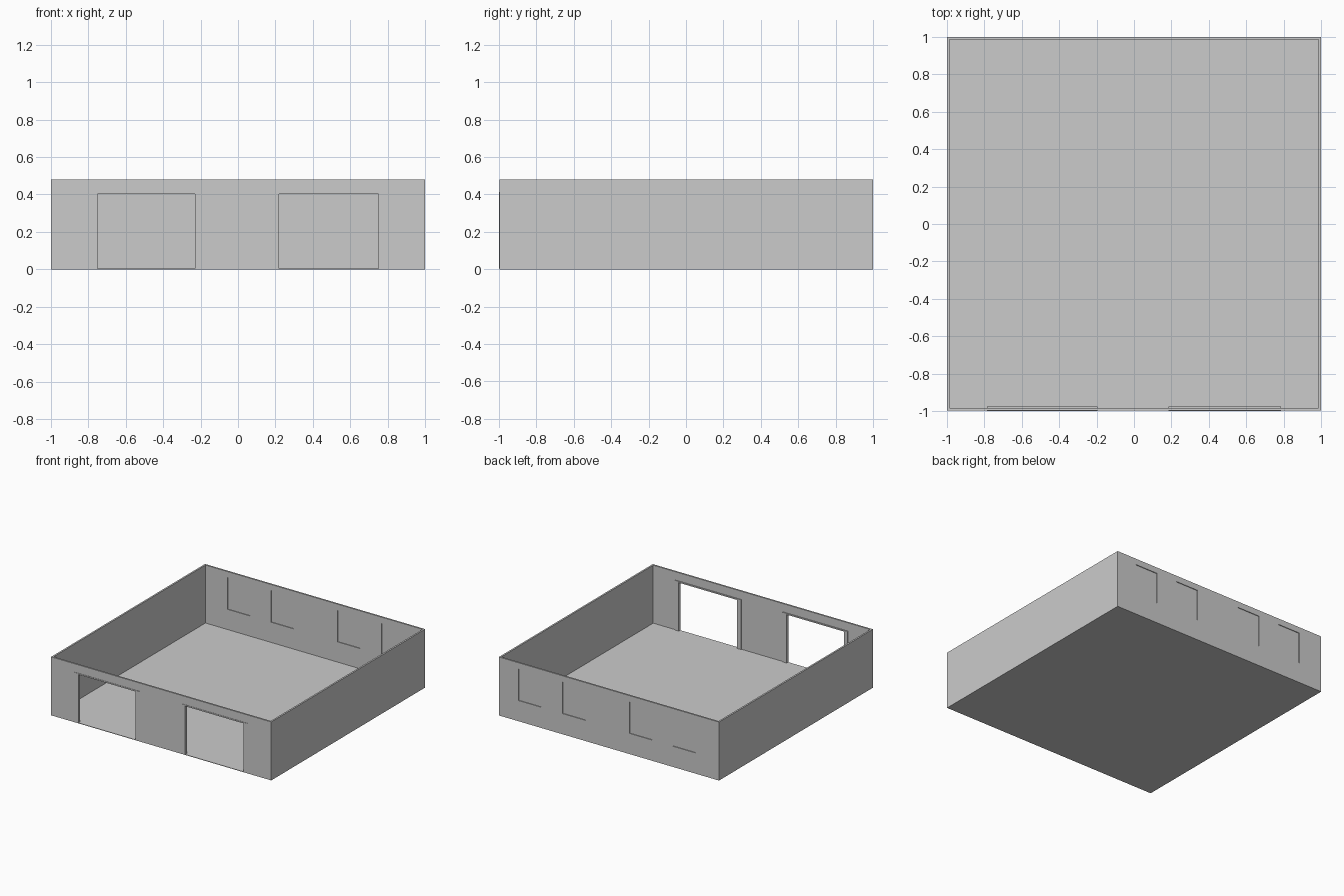
import bpy

if "Cube" in bpy.data.objects:
    bpy.data.objects.remove(bpy.data.objects["Cube"])

H = 0.48    # wall height
T = 0.014   # wall thickness
F = 0.004   # floor thickness


def box(name, x, y, z):
    bpy.ops.mesh.primitive_cube_add(
        size=1, location=[(a + b) / 2 for a, b in (x, y, z)])
    ob = bpy.context.object
    ob.name = name
    ob.scale = [b - a for a, b in (x, y, z)]
    bpy.ops.object.transform_apply(location=True, rotation=False, scale=True)
    return ob


def cut(target, x, y, z):
    cutter = box("cutter", x, y, z)
    mod = target.modifiers.new("cut", 'BOOLEAN')
    mod.operation = 'DIFFERENCE'
    mod.solver = 'EXACT'
    mod.object = cutter
    bpy.context.view_layer.objects.active = target
    bpy.ops.object.modifier_apply(modifier=mod.name)
    bpy.data.objects.remove(cutter, do_unlink=True)


# Open-topped shell with thin floor
y0 = -0.997
shell = box("walls_and_floor", (-1, 1), (y0, 1), (0, H))
cut(shell, (-1 + T, 1 - T), (y0 + T, 1 - T), (F, H + 0.1))

# Two garage doorways with frames on both faces of the front wall
for i, (a, b) in enumerate([(-0.75, -0.23), (0.22, 0.75)]):
    cut(shell, (a, b), (-1.1, -0.95), (F, 0.402))
    frame = box(f"door_frame_{i + 1}", (a - 0.035, b + 0.035), (-1, -0.976), (F, 0.412))
    cut(frame, (a, b), (-1.1, -0.9), (-0.1, 0.402))
    # slot so the frame wraps the wall without overlapping it
    cut(frame, (a - 0.1, b + 0.1), (y0, y0 + T), (-0.1, 0.5))

# Four windows recessed on both sides of the back wall, leaving a thin pane
for x in (-0.785, -0.39, 0.215, 0.615):
    for y in ((0.9, 1 - T + 0.006), (1 - 0.006, 1.1)):
        cut(shell, (x, x + 0.205), y, (0.17, 0.43))
